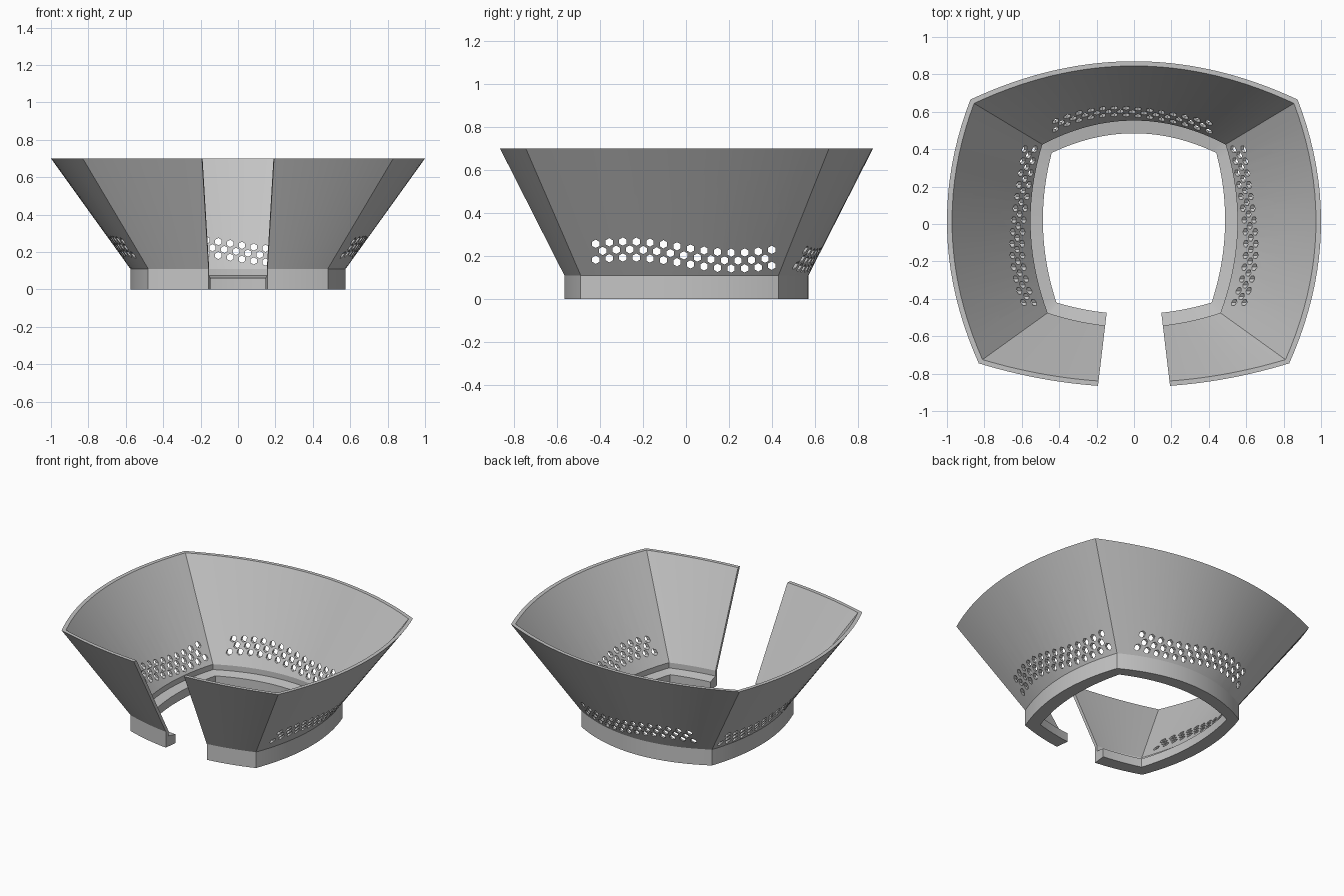
import bpy, bmesh, math

if "Cube" in bpy.data.objects:
    bpy.data.objects.remove(bpy.data.objects["Cube"])

grey = bpy.data.materials.new("warm_grey")
grey.diffuse_color = (0.55, 0.55, 0.55, 1)
grey.use_nodes = True
grey.node_tree.nodes["Principled BSDF"].inputs["Base Color"].default_value = grey.diffuse_color


def outline(bx, by, bpeak, side, fx, fy, fpeak, n=20):
    """Bowed four-sided outline, open at the front gap, as (x, y) points."""
    half = []
    gap = 0.088 - 0.12 * fpeak
    # front panel, from the gap to the front corner
    for i in range(n):
        x = gap + (fx - gap) * i / n
        half.append((x, fpeak + (fy - fpeak) * (x / fx) ** 2))
    # side panel: parabola through both corners and the widest point
    a, b = fx - side, bx - side
    q = (a / fy - b / by) / (fy - by)
    p = b / by - q * by
    for i in range(n):
        y = fy + (by - fy) * i / n
        half.append((side + p * y + q * y * y, y))
    # back panel, from the back corner to the middle
    for i in range(n + 1):
        x = bx * (1 - i / n)
        half.append((x, bpeak + (by - bpeak) * (x / bx) ** 2))
    return half + [(-x, y) for x, y in reversed(half[:-1])]


# outlines of the section, outside to inside
base_out = outline(0.50, 0.43, 0.57, 0.576, 0.48, -0.49, -0.575)
top_out = outline(0.875, 0.665, 0.87, 1.0, 0.83, -0.745, -0.872)
top_in = outline(0.855, 0.645, 0.845, 0.973, 0.81, -0.725, -0.846)
base_in = outline(0.49, 0.425, 0.553, 0.553, 0.462, -0.475, -0.551)
lip_in = outline(0.44, 0.38, 0.485, 0.487, 0.415, -0.42, -0.482)
section = [(base_out, 0), (base_out, 0.11), (top_out, 0.70), (top_in, 0.70),
           (base_in, 0.11), (base_in, 0.073), (lip_in, 0.06), (lip_in, 0)]

# flared shell with base ring and inner lip
bm = bmesh.new()
rows = [[bm.verts.new((x, y, z)) for x, y in line] for line, z in section]
for k, row in enumerate(rows):
    nxt = rows[(k + 1) % len(rows)]
    for i in range(len(row) - 1):
        bm.faces.new((row[i], row[i + 1], nxt[i + 1], nxt[i]))
for end in (0, -1):
    bm.faces.new([row[end] for row in rows])
bmesh.ops.recalc_face_normals(bm, faces=bm.faces)
mesh = bpy.data.meshes.new("flared_shell")
bm.to_mesh(mesh)
bm.free()
shell = bpy.data.objects.new("flared_shell", mesh)
bpy.context.collection.objects.link(shell)
mesh.materials.append(grey)


def hex_prism(bm, place, u, z, start, stop, r=0.0195):
    """Hexagonal prism running from start to stop; place maps (u, depth, z)."""
    rings = []
    for d in (start, stop):
        rings.append([bm.verts.new(place(u + r * math.sin(k * math.pi / 3), d,
                                         z + r * math.cos(k * math.pi / 3)))
                      for k in range(6)])
    a, b = rings
    bm.faces.new(a)
    bm.faces.new(b[::-1])
    for k in range(6):
        j = (k + 1) % 6
        bm.faces.new((a[k], b[k], b[j], a[j]))


# wavy three-row band of holes through both sides and the back
bm = bmesh.new()
for row, (count, first) in enumerate([(14, -0.42), (13, -0.388), (14, -0.42)]):
    for i in range(count):
        u = first + 0.063 * i
        z = 0.242 - 0.026 * math.sin(2 * math.pi * (u + 0.02)) - 0.037 * row
        hex_prism(bm, lambda u, d, z: (d, u, z), u, z, -1.1, 1.1)
        hex_prism(bm, lambda u, d, z: (u, d, z), u, z, 0.445, 0.95)
bmesh.ops.recalc_face_normals(bm, faces=bm.faces)
cut_mesh = bpy.data.meshes.new("hole_cutter")
bm.to_mesh(cut_mesh)
bm.free()
cutter = bpy.data.objects.new("hole_cutter", cut_mesh)
bpy.context.collection.objects.link(cutter)
cut_mesh.materials.append(grey)
cutter.hide_render = True

mod = shell.modifiers.new("holes", "BOOLEAN")
mod.operation = "DIFFERENCE"
mod.solver = "EXACT"
mod.object = cutter
bpy.context.view_layer.objects.active = shell
shell.select_set(True)
bpy.ops.object.modifier_apply(modifier="holes")
bpy.data.objects.remove(cutter)
bpy.ops.object.shade_smooth_by_angle(angle=math.radians(25))
